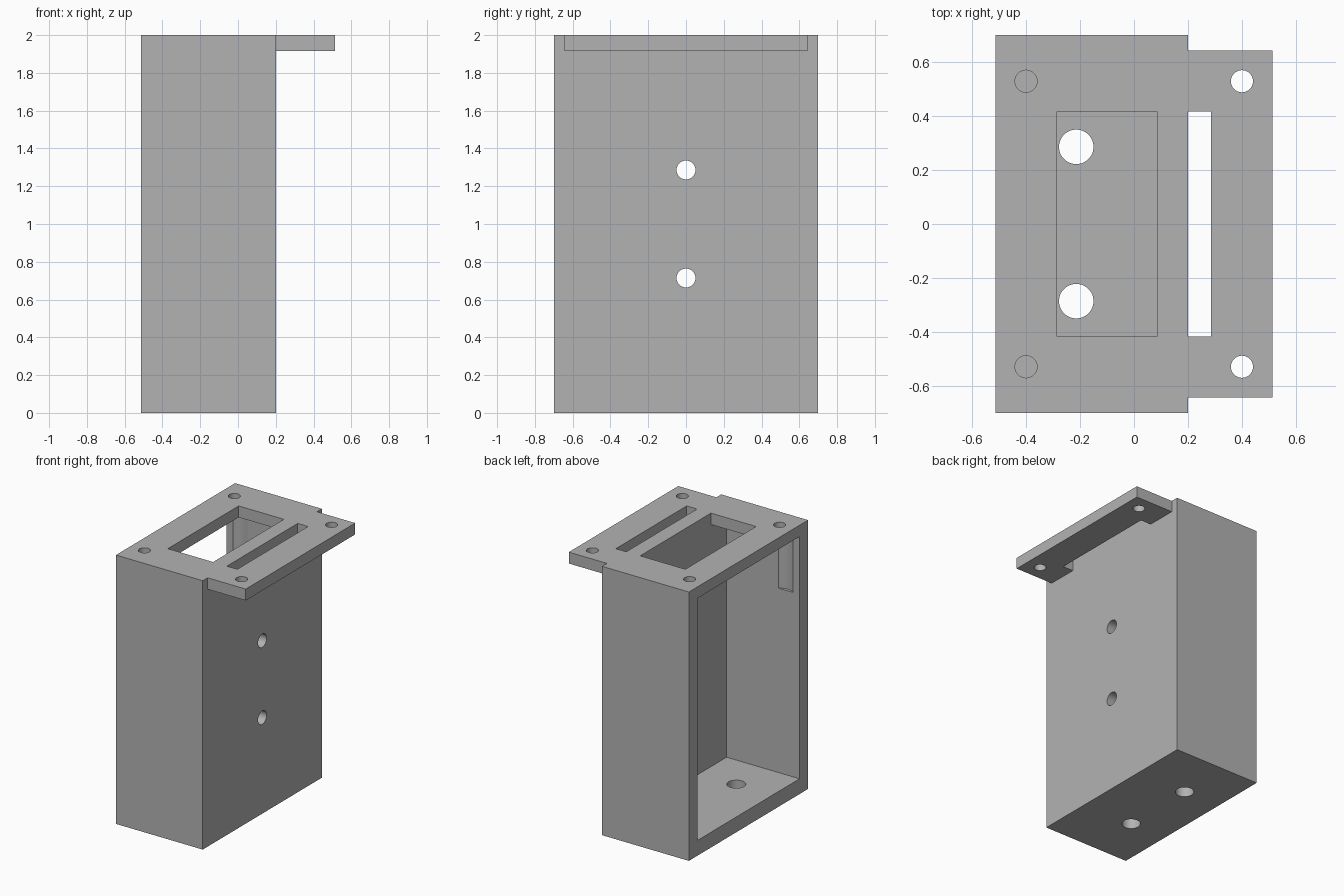
import bpy, math

cube = bpy.data.objects.get("Cube")
if cube:
    bpy.data.objects.remove(cube, do_unlink=True)

# Overall sizes
BACK, FACE, TIP = -0.514, 0.2, 0.514    # open side, outer wall, flange tip
HALF_Y, FLANGE_Y = 0.7, 0.643
PLATE_Z = 1.915                         # underside of the top plate
WALL, SIDE = 0.114, 0.1
OVER = 0.1                              # cutter overshoot

grey = bpy.data.materials.new("plain grey")
grey.use_nodes = True
grey.diffuse_color = (0.45, 0.45, 0.45, 1)
grey.node_tree.nodes["Principled BSDF"].inputs["Base Color"].default_value = (0.45, 0.45, 0.45, 1)


def box(name, x, y, z):
    """Box spanning the given (low, high) ranges."""
    spans = (x, y, z)
    bpy.ops.mesh.primitive_cube_add(size=1, location=[sum(s) / 2 for s in spans])
    ob = bpy.context.object
    ob.name = name
    ob.scale = [s[1] - s[0] for s in spans]
    bpy.ops.object.transform_apply(location=True, rotation=True, scale=True)
    return ob


def rod(name, radius, length, centre, along_x=False):
    """Round cutter, upright or lying along x."""
    turn = (0, math.pi / 2, 0) if along_x else (0, 0, 0)
    bpy.ops.mesh.primitive_cylinder_add(vertices=48, radius=radius, depth=length,
                                        location=centre, rotation=turn)
    ob = bpy.context.object
    ob.name = name
    bpy.ops.object.transform_apply(location=True, rotation=True, scale=True)
    return ob


def combine(target, tool, operation="DIFFERENCE"):
    """Apply one boolean and discard the tool."""
    tool.hide_render = True
    mod = target.modifiers.new("boolean", "BOOLEAN")
    mod.operation = operation
    mod.solver = "EXACT"
    mod.object = tool
    bpy.ops.object.select_all(action="DESELECT")
    target.select_set(True)
    bpy.context.view_layer.objects.active = target
    bpy.ops.object.modifier_apply(modifier=mod.name)
    bpy.data.objects.remove(tool, do_unlink=True)


# Outer block with the mounting flange
housing = box("housing", (BACK, FACE), (-HALF_Y, HALF_Y), (0, 2))
flange = box("mounting_flange", (0, TIP), (-FLANGE_Y, FLANGE_Y), (PLATE_Z, 2))
combine(housing, flange, "UNION")

# Hollow interior, open on one side
inner = HALF_Y - SIDE
combine(housing, box("interior", (BACK - OVER, FACE - WALL), (-inner, inner), (WALL, PLATE_Z)))

# Window in the top plate and slot in the flange
for name, x in (("window", (-0.286, FACE - WALL)), ("slot", (FACE, 0.286))):
    combine(housing, box(name, x, (-0.416, 0.416), (PLATE_Z - OVER, 2 + OVER)))

for side in (-1, 1):
    # Screw clearance grooves in the side walls
    groove_bottom = 1.486
    combine(housing, rod("groove", 0.093, PLATE_Z - groove_bottom,
                         (-0.4, side * 0.529, (PLATE_Z + groove_bottom) / 2)))
    # Screw holes at the plate corners
    for x in (-0.4, 0.4):
        combine(housing, rod("screw_hole", 0.041, 0.3, (x, side * 0.529, 2)))
    # Floor holes
    combine(housing, rod("floor_hole", 0.064, 0.4, (-0.214, side * 0.286, 0)))
    # Wall holes
    combine(housing, rod("wall_hole", 0.05, 0.4, (FACE, 0, 1 + side * 0.286), True))

# Finish
housing.data.materials.clear()
housing.data.materials.append(grey)
for face in housing.data.polygons:
    face.material_index = 0
bpy.ops.object.select_all(action="DESELECT")
housing.select_set(True)
bpy.context.view_layer.objects.active = housing
bpy.ops.object.shade_smooth_by_angle(angle=math.radians(30))
